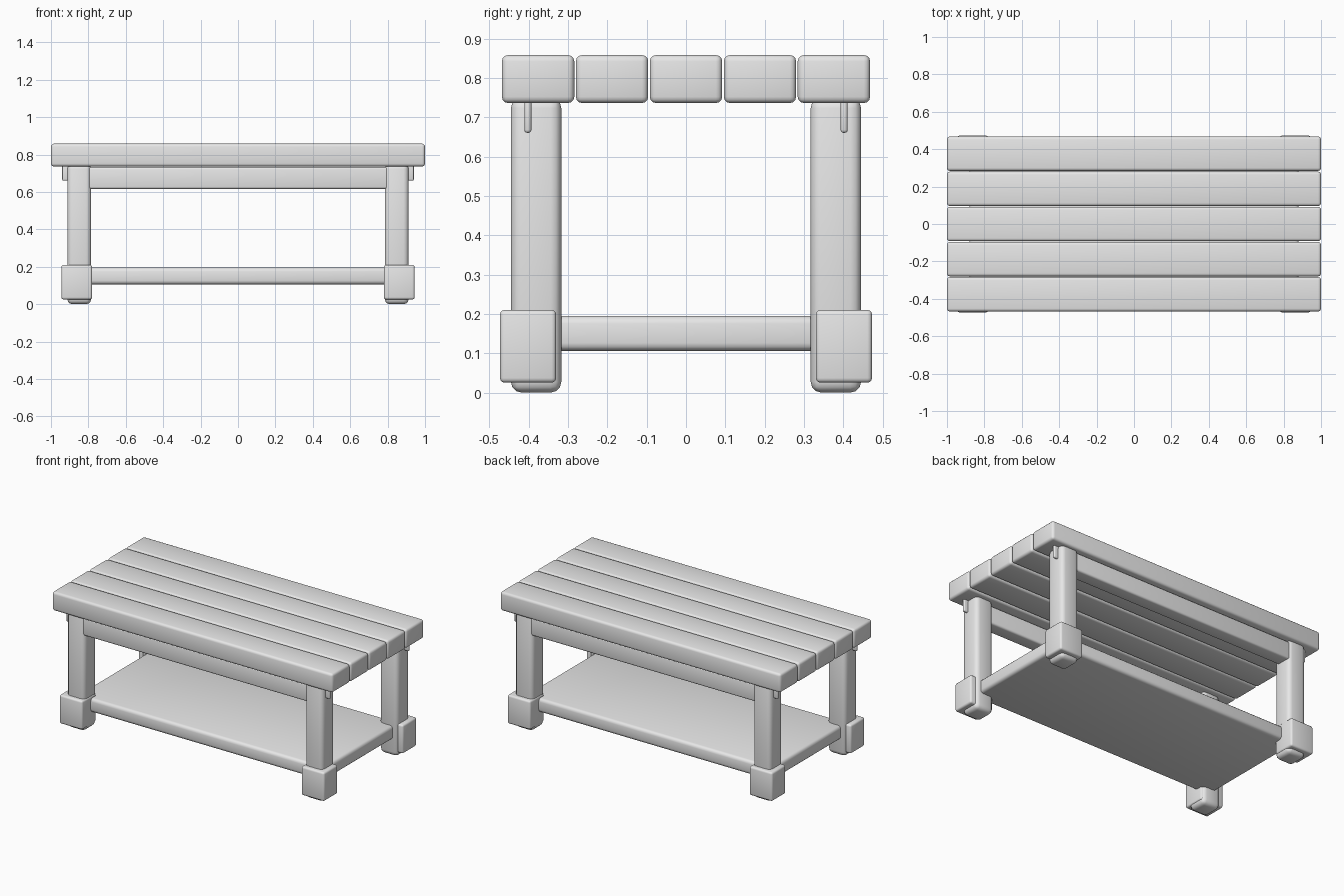
import bpy

if "Cube" in bpy.data.objects:
    bpy.data.objects.remove(bpy.data.objects["Cube"])

# One plain grey for everything
grey = bpy.data.materials.new("light grey")
grey.use_nodes = True
colour = (0.8, 0.8, 0.8, 1)
grey.diffuse_color = colour
grey.node_tree.nodes["Principled BSDF"].inputs["Base Color"].default_value = colour


def rounded_box(name, x, y, z, bevel):
    """Box spanning the given (min, max) ranges, with rounded edges."""
    spans = (x, y, z)
    bpy.ops.mesh.primitive_cube_add(size=1, location=[(a + b) / 2 for a, b in spans])
    box = bpy.context.object
    box.name = name
    box.scale = [b - a for a, b in spans]
    bpy.ops.object.transform_apply(location=False, rotation=False, scale=True)
    box.data.materials.append(grey)
    mod = box.modifiers.new("rounding", "BEVEL")
    mod.width = bevel
    mod.segments = 3
    bpy.ops.object.modifier_apply(modifier=mod.name)
    bpy.ops.object.shade_smooth_by_angle()
    return box


def mirrored(sign, low, high):
    return tuple(sorted((sign * low, sign * high)))


# Tabletop planks
for i in range(5):
    centre = (i - 2) * 0.188
    rounded_box(f"top_plank_{i + 1}", (-1, 1), (centre - 0.092, centre + 0.092),
                (0.736, 0.858), 0.016)

# Lower shelf
rounded_box("shelf", (-0.88, 0.88), (-0.385, 0.385), (0.106, 0.195), 0.02)

for sy, end in ((-1, "front"), (1, "back")):
    # Long rail under the planks
    rounded_box(f"{end}_rail", (-0.85, 0.85), mirrored(sy, 0.345, 0.437),
                (0.616, 0.732), 0.012)

    for sx, side in ((-1, "right"), (1, "left")):
        corner = f"{end}_{side}"
        # Leg, its foot block and the peg beneath the tabletop
        rounded_box(f"{corner}_leg", mirrored(sx, 0.785, 0.912),
                    mirrored(sy, 0.317, 0.445), (0, 0.75), 0.027)
        rounded_box(f"{corner}_foot", mirrored(sx, 0.78, 0.944),
                    mirrored(sy, 0.33, 0.473), (0.025, 0.21), 0.012)
        rounded_box(f"{corner}_peg", mirrored(sx, 0.87, 0.94),
                    mirrored(sy, 0.393, 0.411), (0.66, 0.75), 0.008)
